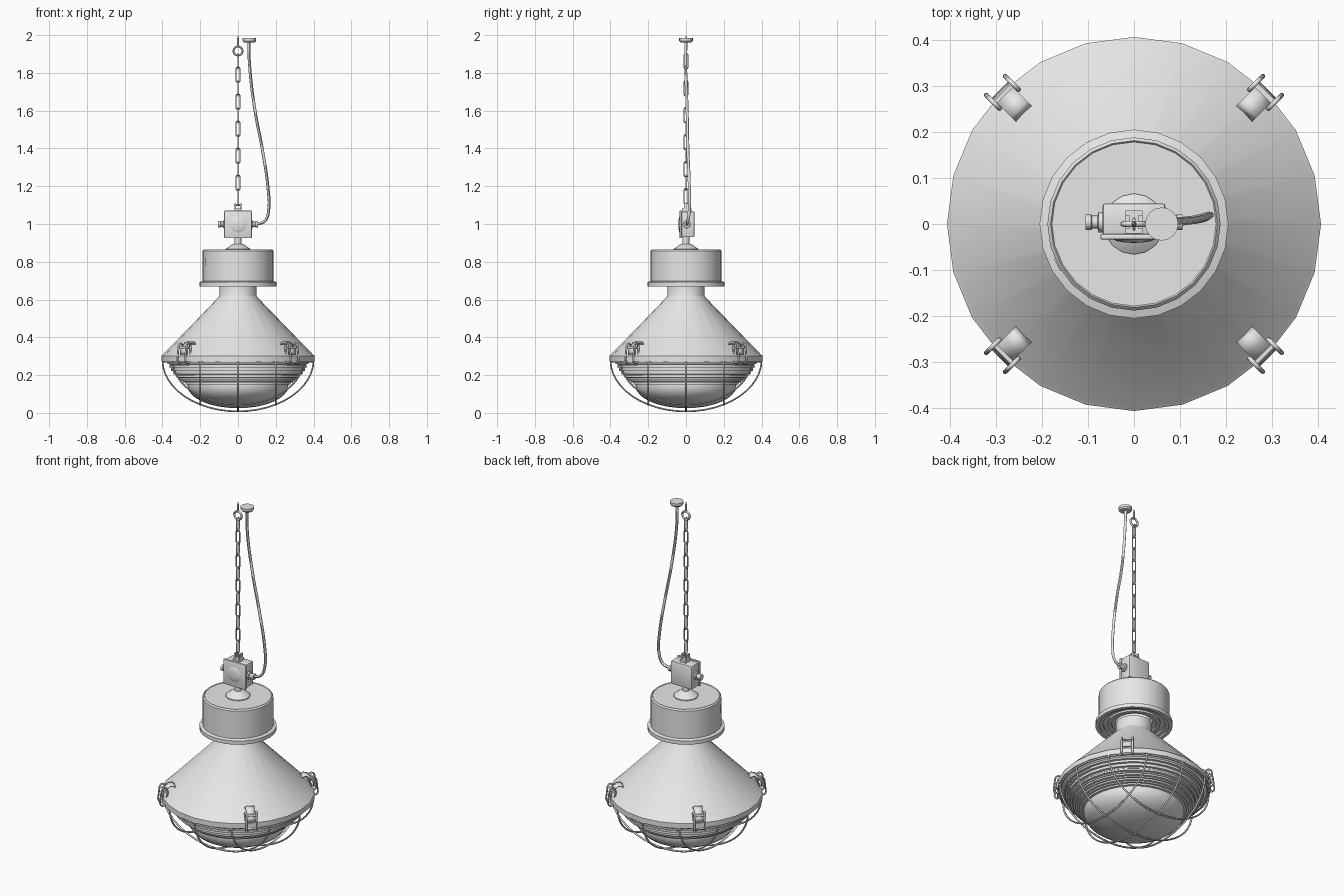
import bpy, bmesh
from math import pi, sin, cos, sqrt, radians
from mathutils import Matrix, Vector

if "Cube" in bpy.data.objects:
    bpy.data.objects.remove(bpy.data.objects["Cube"])

GREY = bpy.data.materials.new("light grey metal")
GREY.use_nodes = True
GREY.diffuse_color = (0.8, 0.8, 0.8, 1)
GREY.node_tree.nodes["Principled BSDF"].inputs["Base Color"].default_value = (0.8, 0.8, 0.8, 1)


def finish(name, mesh, matrix=None, angle=35):
    obj = bpy.data.objects.new(name, mesh)
    bpy.context.collection.objects.link(obj)
    mesh.materials.clear()
    mesh.materials.append(GREY)
    if matrix:
        mesh.transform(matrix)
    bpy.ops.object.select_all(action='DESELECT')
    obj.select_set(True)
    bpy.context.view_layer.objects.active = obj
    bpy.ops.object.shade_smooth_by_angle(angle=radians(angle))
    return obj


def lathe(name, profile, sides=24, matrix=None):
    """Spin (radius, height) points around z."""
    bm = bmesh.new()
    verts = [bm.verts.new((r, 0, z)) for r, z in profile]
    edges = [bm.edges.new(pair) for pair in zip(verts, verts[1:])]
    bmesh.ops.spin(bm, geom=verts + edges, axis=(0, 0, 1), cent=(0, 0, 0),
                   angle=2 * pi, steps=sides, use_duplicate=False)
    bmesh.ops.remove_doubles(bm, verts=bm.verts, dist=1e-5)
    bmesh.ops.recalc_face_normals(bm, faces=bm.faces)
    mesh = bpy.data.meshes.new(name)
    bm.to_mesh(mesh)
    bm.free()
    return finish(name, mesh, matrix)


def tube(name, points, radius, closed=False, matrix=None, smooth=False):
    """Round wire along a path."""
    curve = bpy.data.curves.new(name, 'CURVE')
    curve.dimensions = '3D'
    curve.bevel_depth = radius
    curve.bevel_resolution = 1
    curve.use_fill_caps = True
    spline = curve.splines.new('BEZIER' if smooth else 'POLY')
    if smooth:
        spline.bezier_points.add(len(points) - 1)
        for bp, p in zip(spline.bezier_points, points):
            bp.co = p
            bp.handle_left_type = bp.handle_right_type = 'AUTO'
        spline.resolution_u = 6
    else:
        spline.points.add(len(points) - 1)
        for sp, p in zip(spline.points, points):
            sp.co = (*p, 1)
    spline.use_cyclic_u = closed
    temp = bpy.data.objects.new(name, curve)
    mesh = bpy.data.meshes.new_from_object(temp)
    bpy.data.objects.remove(temp)
    return finish(name, mesh, matrix, 60)


def box(name, size, centre, bevel=0.0, matrix=None):
    bm = bmesh.new()
    bmesh.ops.create_cube(bm, size=1, matrix=Matrix.Translation(centre) @ Matrix.Diagonal((*size, 1)))
    if bevel:
        bmesh.ops.bevel(bm, geom=bm.edges, offset=bevel, segments=2, affect='EDGES', profile=0.5)
    mesh = bpy.data.meshes.new(name)
    bm.to_mesh(mesh)
    bm.free()
    return finish(name, mesh, matrix)


def stadium(width, height, n=4):
    """Closed upright link outline in the xz plane."""
    r, h = width / 2, height / 2 - width / 2
    arc = [pi * i / n for i in range(n + 1)]
    return ([(r * cos(a), 0, h + r * sin(a)) for a in arc]
            + [(-r * cos(a), 0, -h - r * sin(a)) for a in arc])


def turned(angle, offset=(0, 0, 0)):
    return Matrix.Rotation(angle, 4, 'Z') @ Matrix.Translation(offset)


# Conical reflector with its rim and neck
lathe("reflector", [(0.385, 0.272), (0.406, 0.272), (0.406, 0.302), (0.398, 0.308),
                    (0.10, 0.615), (0.097, 0.62), (0.097, 0.68)])

# Ribbed glass bowl
bowl = [(0.39, 0.28)]
ribs = 7
for i in range(ribs):
    z = 0.268 - i * 0.018
    r = 0.372 - 0.0018 * i * (i + 1) - 0.003 * i
    bowl += [(r, z), (r, z - 0.009), (r - 0.012, z - 0.011), (r - 0.012, z - 0.018)]
r0, z0 = bowl[-1]
for i in range(1, 9):
    a = pi / 2 * i / 8
    bowl.append((r0 * cos(a), z0 - (z0 - 0.025) * sin(a)))
lathe("glass_bowl", bowl, 32)


# Wire guard: crossing wires following a shallow dome
def dome(x, y):
    return 0.28 - 0.272 * sqrt(max(0, 1 - (x * x + y * y) / 0.16))


for axis in range(2):
    for k, off in enumerate((-0.2, 0, 0.2)):
        half = sqrt(0.4 ** 2 - off ** 2)
        path = []
        for i in range(25):
            s = -half * cos(pi * i / 24)
            path.append((s, off, dome(s, off)))
        tube(f"guard_wire_{axis}_{k}", path, 0.005, matrix=turned(axis * pi / 2))
ring = [(0.393 * cos(i * pi / 16), 0.393 * sin(i * pi / 16), 0.272) for i in range(32)]
tube("guard_ring", ring, 0.006, True)

# Latches around the rim
strip = [(0.338, 0.366), (0.352, 0.378), (0.375, 0.374), (0.395, 0.352), (0.41, 0.335), (0.412, 0.31)]
for k in range(4):
    turn = turned(pi / 4 + k * pi / 2)
    bm = bmesh.new()
    rows = [[bm.verts.new((r, y, z)) for r, z in strip] for y in (-0.024, 0.024)]
    for i in range(len(strip) - 1):
        bm.faces.new((rows[0][i], rows[0][i + 1], rows[1][i + 1], rows[1][i]))
    mesh = bpy.data.meshes.new("latch_plate")
    bm.to_mesh(mesh)
    bm.free()
    plate = finish(f"latch_plate_{k}", mesh, turn)
    plate.modifiers.new("thickness", 'SOLIDIFY').thickness = 0.008
    for side in (-1, 1):
        lean = turn @ Matrix.Translation((0.404, side * 0.029, 0.315)) @ Matrix.Rotation(-0.12, 4, 'Y')
        tube(f"latch_loop_{k}_{side}", stadium(0.034, 0.105), 0.005, True, lean)
    tube(f"latch_pin_{k}", [(0.4, -0.033, 0.345), (0.4, 0.033, 0.345)], 0.008, matrix=turn)
    tube(f"latch_hook_{k}", [(0.405, -0.03, 0.268), (0.405, 0.03, 0.268)], 0.005, matrix=turn)

# Gear housing drum with flange, top lip and stepped underside
lathe("gear_housing", [(0.097, 0.69), (0.12, 0.69), (0.12, 0.68), (0.14, 0.68), (0.14, 0.69),
                       (0.165, 0.69), (0.165, 0.68), (0.185, 0.68), (0.185, 0.67), (0.205, 0.67),
                       (0.205, 0.692), (0.188, 0.697), (0.188, 0.858), (0.181, 0.866),
                       (0.178, 0.862), (0, 0.862)])
box("housing_label", (0.008, 0.03, 0.045), (0.185, 0, 0.8), matrix=turned(radians(208)))

# Mounting cone and stem under the junction box
lathe("stem", [(0.066, 0.86), (0.066, 0.867), (0.032, 0.892), (0.018, 0.895), (0.018, 0.935)], 16)

# Junction box, lid and round lid boss
box("junction_box", (0.136, 0.07, 0.136), (0, 0.01, 0.998), 0.006)
box("junction_lid", (0.146, 0.012, 0.146), (0, -0.028, 0.998), 0.004)
facing = Matrix.Translation((0, -0.033, 0.998)) @ Matrix.Rotation(pi / 2, 4, 'X')
lathe("lid_boss", [(0.045, 0), (0.038, 0.004), (0.02, 0.007), (0, 0.008)], 16, facing)

# Cable glands on both sides
for side, name in ((-1, "right"), (1, "left")):
    out = Matrix.Translation((side * 0.065, 0.004, 0.998)) @ Matrix.Rotation(side * pi / 2, 4, 'Y')
    lathe(f"gland_{name}", [(0.022, 0), (0.022, 0.012), (0.014, 0.014), (0.014, 0.026),
                            (0.017, 0.028), (0.017, 0.04), (0, 0.04)], 12, out)

# Bracket and eye on top of the box
box("bracket_base", (0.036, 0.05, 0.016), (0, 0.004, 1.073))
for side in (-1, 1):
    box(f"bracket_ear_{side}", (0.008, 0.03, 0.035), (side * 0.014, 0.004, 1.092))
tube("bracket_pin", [(-0.02, 0, 1.1), (0.02, 0, 1.1)], 0.006)

# Chain of alternating links
PITCH = 0.0715
for i in range(11):
    place = Matrix.Translation((0, 0, 1.862 - i * PITCH)) @ Matrix.Rotation(pi / 2 * (i % 2 == 0), 4, 'Z')
    tube(f"chain_link_{i}", stadium(0.022, 0.082), 0.0035, True, place)

# Ceiling eye screw
eye = [(0.024 * cos(i * pi / 8), 0, 1.916 + 0.024 * sin(i * pi / 8)) for i in range(16)]
tube("eye_ring", eye, 0.006, True)
lathe("eye_screw", [(0.006, 1.938), (0.006, 1.975), (0, 2.0)], 8)

# Ceiling cup and power cable
lathe("ceiling_cup", [(0, 1.962), (0.03, 1.962), (0.036, 1.97), (0.036, 1.984), (0, 1.984)], 16,
      Matrix.Translation((0.06, 0, 0)))
tube("power_cable", [(0.058, 0, 1.965), (0.06, -0.002, 1.86), (0.09, 0.006, 1.6), (0.128, 0.01, 1.4),
                     (0.16, 0.018, 1.18), (0.163, 0.018, 1.08), (0.142, 0.01, 1.015),
                     (0.1, 0.004, 0.998)], 0.008, smooth=True)
